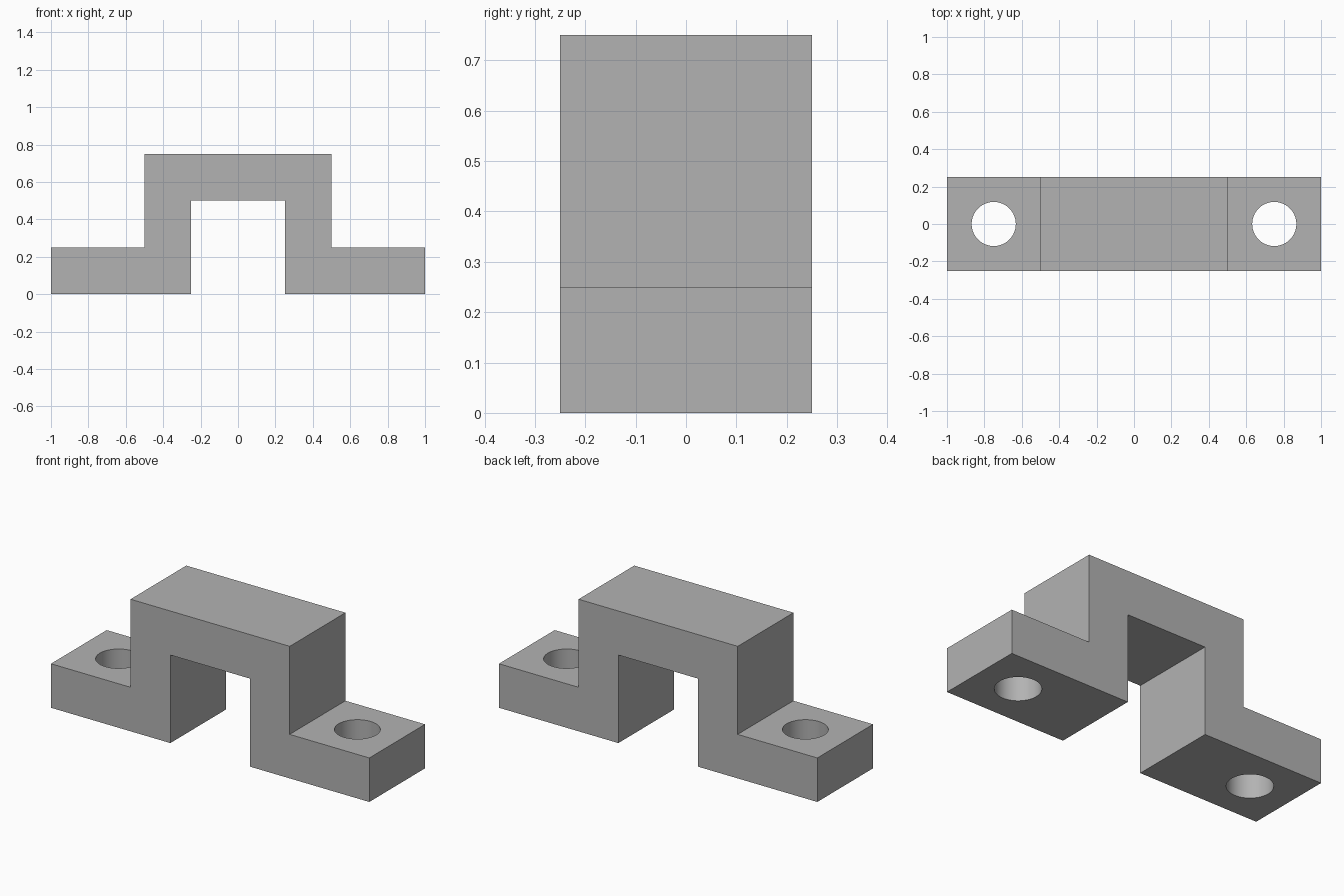
import bpy
import bmesh

cube = bpy.data.objects.get("Cube")
if cube:
    bpy.data.objects.remove(cube, do_unlink=True)

DEPTH = 0.5
HOLE_RADIUS = 0.118
HOLE_X = 0.75

grey = bpy.data.materials.new("plain grey")
grey.use_nodes = True
colour = (0.45, 0.45, 0.45, 1)
grey.diffuse_color = colour
grey.node_tree.nodes["Principled BSDF"].inputs["Base Color"].default_value = colour

# Bracket body: half profile mirrored, then extruded front to back
half = [(0.25, 0.5), (0.25, 0), (1, 0), (1, 0.25), (0.5, 0.25), (0.5, 0.75)]
profile = half + [(-x, z) for x, z in reversed(half)]

bm = bmesh.new()
face = bm.faces.new([bm.verts.new((x, -DEPTH / 2, z)) for x, z in profile])
result = bmesh.ops.extrude_face_region(bm, geom=[face])
moved = [v for v in result["geom"] if isinstance(v, bmesh.types.BMVert)]
bmesh.ops.translate(bm, vec=(0, DEPTH, 0), verts=moved)
bmesh.ops.recalc_face_normals(bm, faces=bm.faces)
mesh = bpy.data.meshes.new("bracket")
bm.to_mesh(mesh)
bm.free()
mesh.materials.append(grey)
bracket = bpy.data.objects.new("bracket", mesh)
bpy.context.collection.objects.link(bracket)

# Bolt holes through both feet
for side in (-1, 1):
    bpy.ops.mesh.primitive_cylinder_add(
        vertices=64, radius=HOLE_RADIUS, depth=0.5, location=(side * HOLE_X, 0, 0.125))
    cutter = bpy.context.object
    cutter.name = "hole_cutter"
    cutter.hide_render = True
    cutter.data.materials.append(grey)
    cut = bracket.modifiers.new("bolt_hole", 'BOOLEAN')
    cut.operation = 'DIFFERENCE'
    cut.solver = 'EXACT'
    cut.object = cutter
    bpy.ops.object.select_all(action='DESELECT')
    bracket.select_set(True)
    bpy.context.view_layer.objects.active = bracket
    bpy.ops.object.modifier_apply(modifier=cut.name)
    bpy.data.objects.remove(cutter, do_unlink=True)

# Smooth hole walls, crisp edges elsewhere
bpy.ops.object.shade_smooth_by_angle(angle=0.5)
